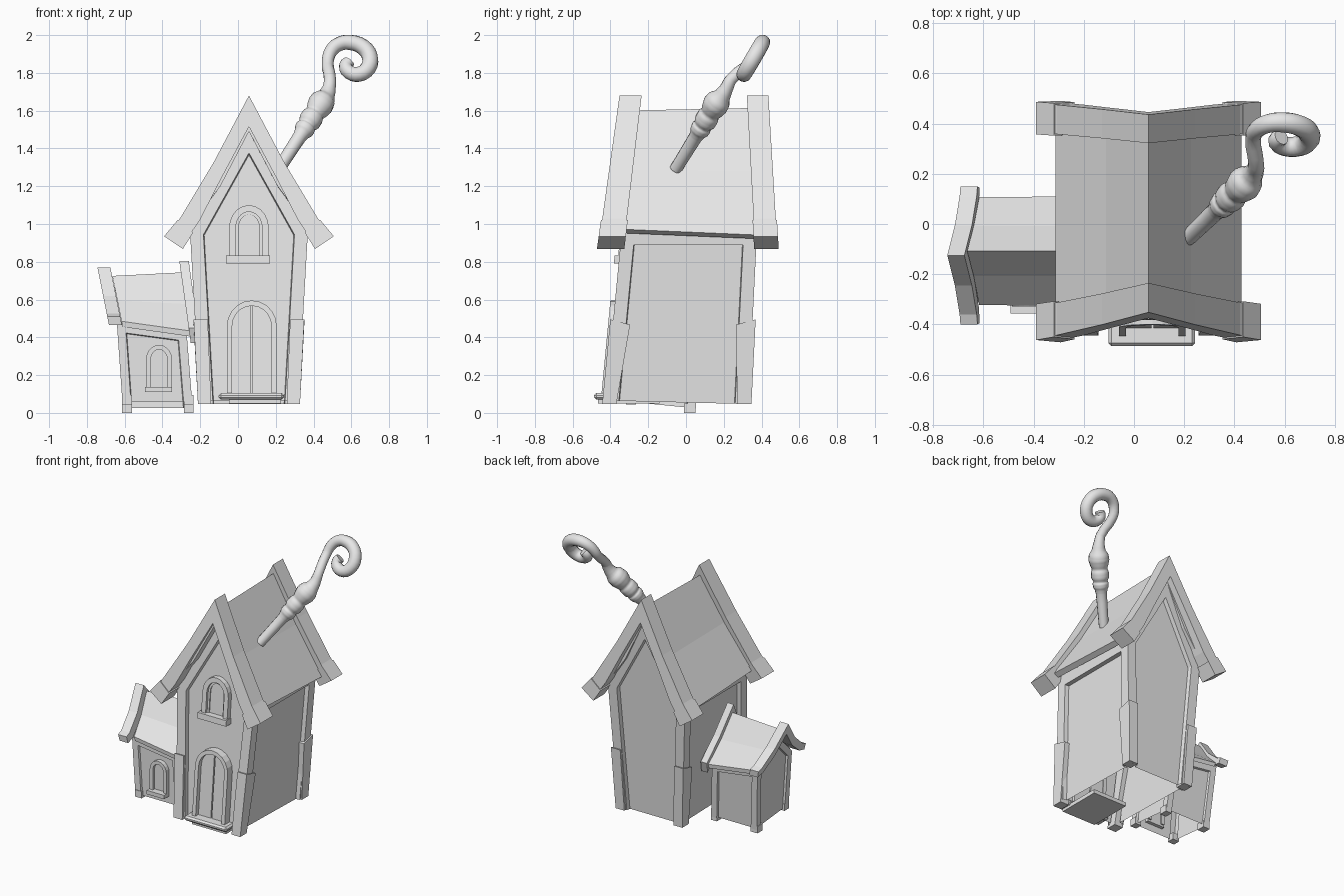
import bpy, bmesh, math
from mathutils import Vector

if "Cube" in bpy.data.objects:
    bpy.data.objects.remove(bpy.data.objects["Cube"], do_unlink=True)

clay = bpy.data.materials.new("plain_grey")
clay.use_nodes = True
GREY = (0.8, 0.8, 0.8, 1)
clay.diffuse_color = GREY
clay.node_tree.nodes["Principled BSDF"].inputs["Base Color"].default_value = GREY


def finish(name, bm):
    mesh = bpy.data.meshes.new(name)
    bm.to_mesh(mesh)
    bm.free()
    mesh.materials.append(clay)
    obj = bpy.data.objects.new(name, mesh)
    bpy.context.collection.objects.link(obj)
    return obj


def bridge(ring_a, ring_b):
    """Closed solid between two matching rings of points."""
    bm = bmesh.new()
    a = [bm.verts.new(p) for p in ring_a]
    b = [bm.verts.new(p) for p in ring_b]
    bm.faces.new(a)
    bm.faces.new(b[::-1])
    n = len(a)
    for i in range(n):
        j = (i + 1) % n
        bm.faces.new((a[j], a[i], b[i], b[j]))
    bmesh.ops.recalc_face_normals(bm, faces=bm.faces)
    return bm


def along_y(prof, front, back):
    """x-z profile between two leaning planes y = f(z)."""
    return bridge([(x, front(z), z) for x, z in prof], [(x, back(z), z) for x, z in prof])


def along_x(prof_a, left, prof_b, right):
    """y-z profiles set on two leaning planes x = f(z)."""
    return bridge([(left(z), y, z) for y, z in prof_a], [(right(z), y, z) for y, z in prof_b])


def shift(f, d):
    return lambda z: f(z) + d


def chevron(c, outer, inner):
    """Gable-shaped band from half profiles running from apex to eave."""
    left = [(c - d, z) for d, z in outer[::-1]]
    right = [(c + d, z) for d, z in outer[1:]]
    back = [(c + d, z) for d, z in inner[::-1]] + [(c - d, z) for d, z in inner[1:]]
    return left + right + back


def framed_walls(name, bm, width, depth, floor, up):
    """Sink a square-edged panel into every wall, then cut the foot open."""
    walls = [f for f in bm.faces if abs(f.normal.z) < 0.3]
    bmesh.ops.inset_individual(bm, faces=walls, thickness=width, use_even_offset=True)
    bmesh.ops.inset_individual(bm, faces=walls, thickness=0.004, depth=-depth, use_even_offset=True)
    geom = bm.verts[:] + bm.edges[:] + bm.faces[:]
    bmesh.ops.bisect_plane(bm, geom=geom, plane_co=floor, plane_no=up, clear_inner=True)
    return finish(name, bm)


def arch(c, hw, z0, spring, rise, n=10):
    pts = [(c + hw, z0)]
    for i in range(n + 1):
        t = math.pi * i / n
        pts.append((c + hw * math.cos(t), spring + rise * math.sin(t)))
    return pts + [(c - hw, z0)]


def arch_frame(name, c, hw, z0, spring, rise, w, plane, proud):
    ring = arch(c, hw, z0, spring, rise) + arch(c, hw - w, z0, spring, rise - w)[::-1]
    finish(name, along_y(ring, shift(plane, -proud), shift(plane, 0.05)))


def block(name, x0, x1, z0, z1, front, back):
    return finish(name, along_y([(x0, z0), (x1, z0), (x1, z1), (x0, z1)], front, back))


# Main house walls, leaning back
CX = 0.058
front_y = lambda z: -0.432 + 0.095 * z
back_y = lambda z: 0.328 + 0.05 * z
main_prof = [(CX - 0.255, -0.05), (CX + 0.255, -0.05), (CX + 0.312, 0.96), (CX, 1.52), (CX - 0.312, 0.96)]
framed_walls("main_walls", along_y(main_prof, front_y, back_y), 0.07, 0.03,
             (0, 0, 0.055), (0, 0.025, 1))

# Thick lower corner posts, tapering to the foot, with tops sloping outwards
for sx, side in ((-1, "right"), (1, "left")):
    for sy, plane, end in ((-1, front_y, "front"), (1, back_y, "back")):
        rings = []
        for z, half, w, d, drop in ((0.047, 0.27, 0.07, 0.075, 0), (0.495, 0.293, 0.075, 0.105, 0.028)):
            xo, yo = CX + sx * half, plane(z) + sy * 0.016
            xi, yi = xo - sx * w, yo - sy * d
            rings.append([(xo, yo, z), (xi, yo, z), (xi, yi, z - drop), (xo, yi, z - drop)])
        finish(f"corner_post_{end}_{side}", bridge(*rings))

# Main roof, its ridge rising and eaves dropping to the back
roof_rings = []
for y0, lean, ridge, eave in ((-0.41, 0.09, 1.6, 0.975), (0.42, -0.03, 1.615, 0.94)):
    outer = [(0, ridge), (0.17, (ridge + eave) / 2), (0.37, eave)]
    inner = [(0, ridge - 0.11), (0.15, (ridge + eave) / 2 - 0.085), (0.335, eave - 0.02)]
    roof_rings.append([(x, y0 + lean * (z - 0.9), z) for x, z in chevron(CX, outer, inner)])
finish("main_roof", bridge(*roof_rings))

# Heavy gable boards with thicker ends
board_out = [(0, 1.68), (0.185, 1.33), (0.365, 1.03), (0.438, 0.94)]
board_in = [(0, 1.515), (0.15, 1.235), (0.26, 1.02), (0.35, 0.89)]
cap = [(0.377, 1.022), (0.449, 0.935), (0.35, 0.868), (0.295, 0.955)]
board_front = lambda z: -0.457 + 0.14 * (z - 0.93)
board_back = lambda z: 0.483 - 0.06 * (z - 0.9)
for end, f0, f1 in (("front", board_front, lambda z: -0.325 + 0.12 * (z - 0.93)),
                    ("back", lambda z: 0.365 - 0.055 * (z - 0.9), board_back)):
    finish(f"gable_board_{end}", along_y(chevron(CX, board_out, board_in), f0, f1))
    for s, side in ((-1, "right"), (1, "left")):
        finish(f"board_end_{end}_{side}",
               along_y([(CX + s * d, z) for d, z in cap], shift(f0, -0.006), shift(f1, 0.006)))

# Door with two leaves, a step and the slab under it
DX = 0.073
arch_frame("door_frame", DX, 0.132, 0.1, 0.46, 0.135, 0.028, front_y, 0.025)
for s, side in ((-1, "right"), (1, "left")):
    leaf = [p for p in arch(DX, 0.104, 0.1, 0.46, 0.107) if s * (p[0] - DX) > 0.002]
    seam = [(DX + s * 0.004, 0.567), (DX + s * 0.004, 0.1)]
    finish(f"door_leaf_{side}", along_y(leaf + seam[::s], shift(front_y, 0.008), shift(front_y, 0.045)))
step = block("door_step", DX - 0.175, DX + 0.17, 0.07, 0.105, lambda z: -0.487, lambda z: -0.38)
bev = step.modifiers.new("soft_edge", "BEVEL")
bev.width, bev.segments = 0.012, 1
block("step_slab", DX - 0.12, DX + 0.155, 0.05, 0.078, lambda z: -0.465, lambda z: -0.14)

# Upper window
arch_frame("upper_window_frame", CX, 0.105, 0.82, 0.98, 0.12, 0.035, front_y, 0.006)
finish("upper_window_pane", along_y(arch(CX, 0.075, 0.82, 0.98, 0.088),
                                    shift(front_y, 0.02), shift(front_y, 0.05)))
arch_frame("upper_window_sash", CX, 0.07, 0.82, 0.98, 0.085, 0.015, front_y, -0.012)
block("upper_window_sill", -0.063, 0.17, 0.79, 0.832, shift(front_y, -0.025), shift(front_y, 0.05))

# Side annexe walls, on ground that falls away to the back
AY = -0.108
end_x = lambda z: -0.608 - 0.07 * z
near_x = lambda z: -0.238 - 0.08 * z


def annexe_prof(eave):
    return [(-0.315, -0.05), (0.045, -0.05), (0.088, eave), (AY, 0.67), (-0.312, eave)]


framed_walls("annexe_walls", along_x(annexe_prof(0.475), end_x, annexe_prof(0.425), near_x),
             0.045, 0.015, (0, -0.31, 0.06), (0, 0.1, 1))

# Annexe feet at the wall corners
for x0, x1, far in ((-0.614, -0.56, "far"), (-0.285, -0.236, "near")):
    for y0, y1, z, end in ((-0.318, -0.265, 0.045, "front"), (-0.01, 0.05, 0.0, "back")):
        block(f"annexe_foot_{end}_{far}", x0, x1, z, z + 0.05,
              lambda z, y=y0: y, lambda z, y=y1: y)

# Annexe roof, flaring towards the house
far = chevron(AY, [(0, 0.725), (0.1, 0.595), (0.215, 0.485)], [(0, 0.66), (0.1, 0.54), (0.212, 0.455)])
near = chevron(AY, [(0, 0.745), (0.1, 0.575), (0.218, 0.43)], [(0, 0.67), (0.1, 0.51), (0.215, 0.4)])
finish("annexe_roof", along_x(far, lambda z: -0.61 - 0.2 * (z - 0.45),
                              near, lambda z: -0.22 - 0.15 * (z - 0.4)))

# Annexe gable boards
BY = -0.125
far_x = lambda z: -0.688 - 0.2 * (z - 0.49)
far_board = chevron(BY, [(0, 0.77), (0.12, 0.62), (0.235, 0.525), (0.275, 0.51)],
                    [(0, 0.69), (0.1, 0.565), (0.21, 0.48), (0.27, 0.465)])
finish("annexe_board_far", along_x(far_board, far_x, far_board, shift(far_x, 0.068)))
near_edge = lambda z: -0.25 - 0.14 * (z - 0.37)
near_board = chevron(AY, [(0, 0.805), (0.12, 0.605), (0.24, 0.45)],
                     [(0, 0.71), (0.1, 0.53), (0.215, 0.37)])
finish("annexe_board_near", along_x(near_board, near_edge, near_board, shift(near_edge, 0.05)))

# Annexe window
annexe_front = lambda z: -0.314
arch_frame("annexe_window_frame", -0.418, 0.068, 0.125, 0.285, 0.075, 0.025, annexe_front, 0.015)
finish("annexe_window_pane", along_y(arch(-0.418, 0.046, 0.125, 0.285, 0.053),
                                     shift(annexe_front, 0.006), shift(annexe_front, 0.04)))
block("annexe_window_sill", -0.492, -0.35, 0.11, 0.138, shift(annexe_front, -0.043), shift(annexe_front, 0.04))

# Crooked chimney staff: straight stem, carved knobs, curled top
stem_a, stem_b = Vector((0.215, -0.055, 1.29)), Vector((0.435, 0.155, 1.63))
stem = [(0, 0.033), (0.5, 0.037), (0.56, 0.043), (0.6, 0.052), (0.65, 0.054), (0.68, 0.048),
        (0.74, 0.06), (0.82, 0.06), (0.87, 0.052), (0.93, 0.062), (1.0, 0.07)]
path = [(*stem_a.lerp(stem_b, t), r) for t, r in stem]
path += [(0.452, 0.174, 1.655, 0.066), (0.468, 0.192, 1.68, 0.046), (0.482, 0.215, 1.72, 0.036),
         (0.487, 0.238, 1.765, 0.032)]
curl = [(0.475, 1.86), (0.495, 1.92), (0.54, 1.955), (0.595, 1.961), (0.66, 1.938), (0.698, 1.885),
        (0.688, 1.825), (0.64, 1.793), (0.59, 1.803), (0.57, 1.838), (0.588, 1.86)]
for i, (x, z) in enumerate(curl):
    path.append((x, 0.3 + 0.58 * (z - 1.78), z, 0.032 + 0.011 * math.sin(math.pi * i / 10)))
data = bpy.data.curves.new("staff_path", "CURVE")
data.dimensions = "3D"
data.bevel_depth, data.bevel_resolution = 1, 4
data.resolution_u, data.use_fill_caps = 3, True
spline = data.splines.new("BEZIER")
spline.bezier_points.add(len(path) - 1)
for p, (x, y, z, r) in zip(spline.bezier_points, path):
    p.co, p.radius = (x, y, z), r
    p.handle_left_type = p.handle_right_type = "AUTO"
data.materials.append(clay)
staff = bpy.data.objects.new("curled_chimney_staff", data)
bpy.context.collection.objects.link(staff)
bpy.ops.object.select_all(action="DESELECT")
staff.select_set(True)
bpy.context.view_layer.objects.active = staff
bpy.ops.object.convert(target="MESH")
bpy.ops.object.shade_smooth_by_angle(angle=math.radians(55))
